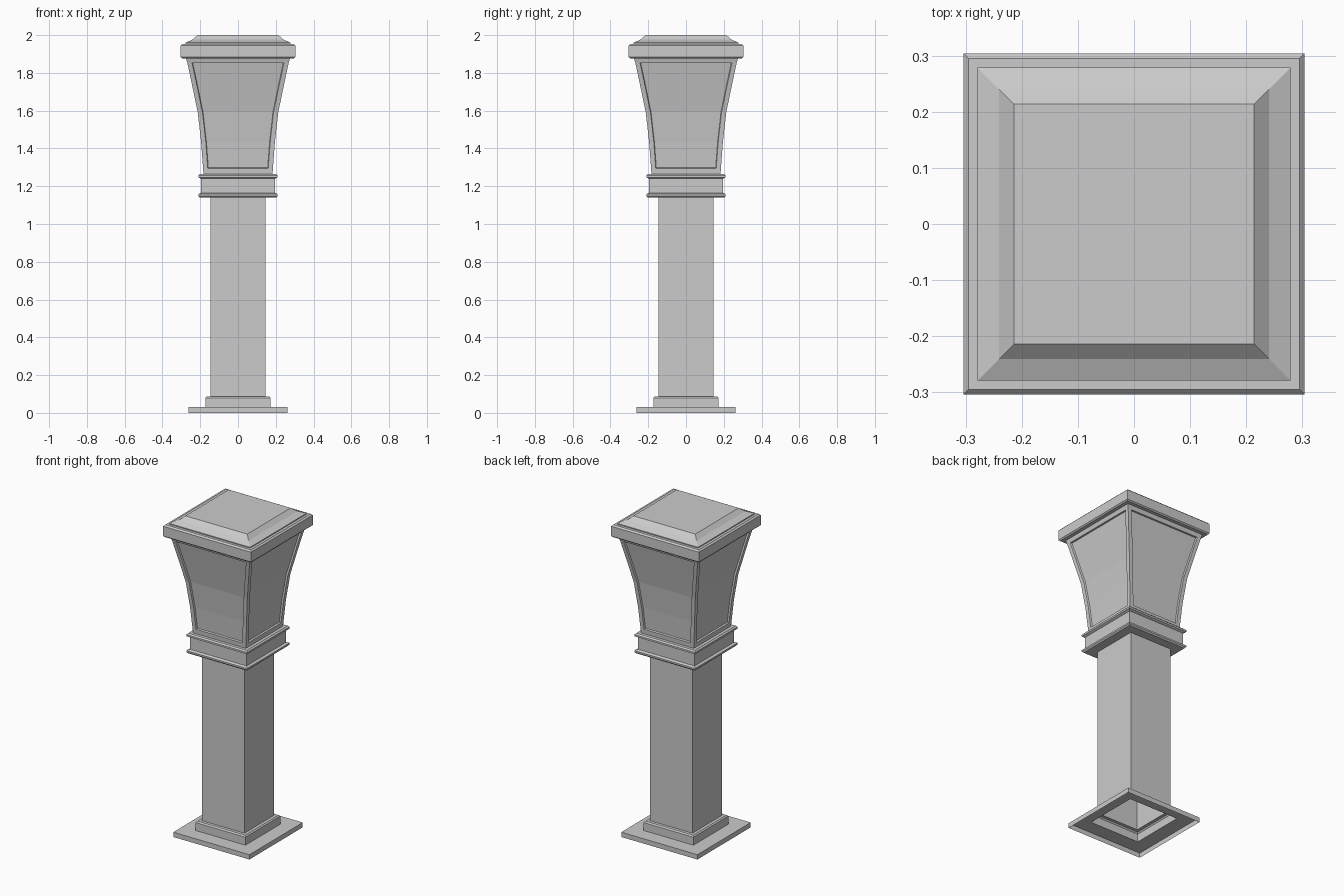
import bpy, bmesh

if "Cube" in bpy.data.objects:
    bpy.data.objects.remove(bpy.data.objects["Cube"])


def finish(bm, name):
    mesh = bpy.data.meshes.new(name)
    bm.to_mesh(mesh)
    bm.free()
    obj = bpy.data.objects.new(name, mesh)
    bpy.context.collection.objects.link(obj)
    return obj


def square_loft(name, profile, cap_top=False):
    """Sweep a (half width, height) profile around a square."""
    bm = bmesh.new()
    rings = [[bm.verts.new((sx * w, sy * w, z))
              for sx, sy in ((-1, -1), (1, -1), (1, 1), (-1, 1))]
             for w, z in profile]
    for a, b in zip(rings, rings[1:]):
        for i in range(4):
            j = (i + 1) % 4
            bm.faces.new((a[i], a[j], b[j], b[i]))
    if cap_top:
        bm.faces.new(rings[-1])
    return finish(bm, name)


# Foot plate and plinth, open underneath
square_loft("base", [(0.263, 0), (0.263, 0.03), (0.172, 0.03), (0.172, 0.08),
                     (0.165, 0.088), (0.146, 0.088)])

# Square hollow post
square_loft("post", [(0.146, 0.088), (0.146, 1.14)])

# Collar with two moulded lips
square_loft("collar", [(0.146, 1.14), (0.202, 1.14), (0.21, 1.148), (0.21, 1.158),
                       (0.196, 1.165), (0.196, 1.24), (0.21, 1.247),
                       (0.21, 1.258), (0.202, 1.266), (0.183, 1.266)])

# Flared lantern with a recessed panel on each side
rows = [(0.183, 1.266), (0.185, 1.295), (0.195, 1.43), (0.213, 1.59),
        (0.244, 1.74), (0.268, 1.852), (0.275, 1.877)]
margin = 0.025
bm = bmesh.new()
panels = []
for turn in range(4):
    grid = []
    for w, z in rows:
        line = []
        for x in (-w, margin - w, w - margin, w):
            px, py = x, -w
            for _ in range(turn):
                px, py = -py, px
            line.append(bm.verts.new((px, py, z)))
        grid.append(line)
    for r in range(len(rows) - 1):
        for c in range(3):
            f = bm.faces.new((grid[r][c], grid[r][c + 1],
                              grid[r + 1][c + 1], grid[r + 1][c]))
            if c == 1 and 0 < r < len(rows) - 2:
                panels.append(f)
bmesh.ops.remove_doubles(bm, verts=bm.verts, dist=0.0001)
bm.normal_update()
bmesh.ops.inset_region(bm, faces=panels, thickness=0.003, depth=-0.01,
                       use_even_offset=True)
finish(bm, "lantern")

# Cap slab with bevelled edges and a two-step sloped top
square_loft("cap", [(0.275, 1.877), (0.297, 1.877), (0.304, 1.884), (0.304, 1.945),
                    (0.295, 1.954), (0.279, 1.954), (0.279, 1.96),
                    (0.241, 1.976), (0.214, 2.0)], cap_top=True)
